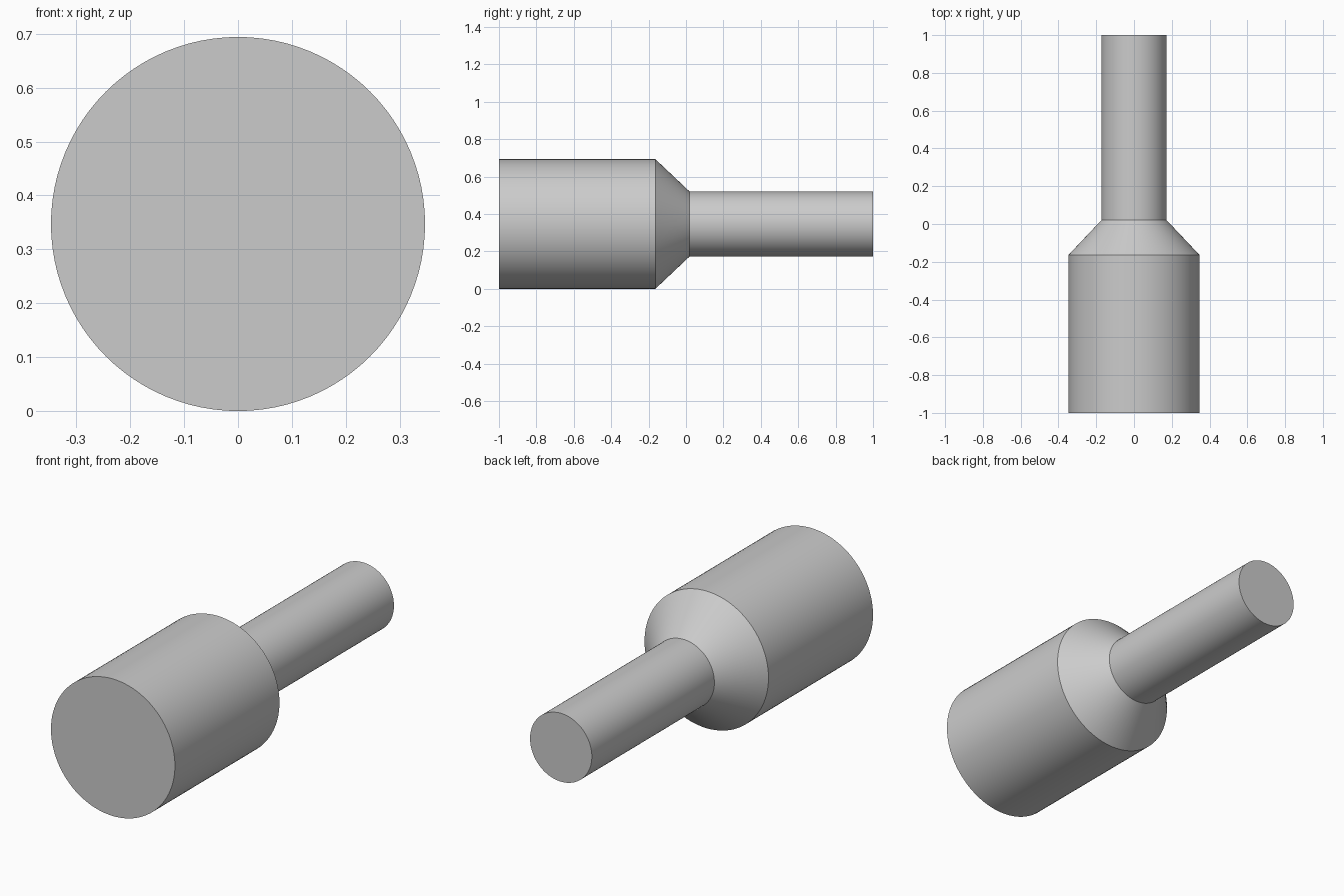
import bpy, bmesh, math

if "Cube" in bpy.data.objects:
    bpy.data.objects.remove(bpy.data.objects["Cube"])

SEGMENTS = 96
R_BIG, R_SMALL = 0.347, 0.173
# stepped shaft profile: (y, radius) from front to back
PROFILE = [(-1.0, R_BIG), (-0.164, R_BIG), (0.02, R_SMALL), (1.0, R_SMALL)]

bm = bmesh.new()
rings = []
for y, r in PROFILE:
    ring = []
    for i in range(SEGMENTS):
        a = 2 * math.pi * i / SEGMENTS
        ring.append(bm.verts.new((r * math.cos(a), y, R_BIG + r * math.sin(a))))
    rings.append(ring)

# side walls: wide body, tapered shoulder, narrow shank
for a, b in zip(rings, rings[1:]):
    for i in range(SEGMENTS):
        j = (i + 1) % SEGMENTS
        bm.faces.new((a[i], a[j], b[j], b[i]))

# flat end caps
bm.faces.new(rings[0])
bm.faces.new(rings[-1])
bmesh.ops.recalc_face_normals(bm, faces=bm.faces)

mesh = bpy.data.meshes.new("stepped_shaft")
bm.to_mesh(mesh)
bm.free()
shaft = bpy.data.objects.new("stepped_shaft", mesh)
bpy.context.collection.objects.link(shaft)

# smooth round walls, crisp edges at the shoulder and ends
bpy.context.view_layer.objects.active = shaft
shaft.select_set(True)
bpy.ops.object.shade_smooth_by_angle(angle=math.radians(30))
